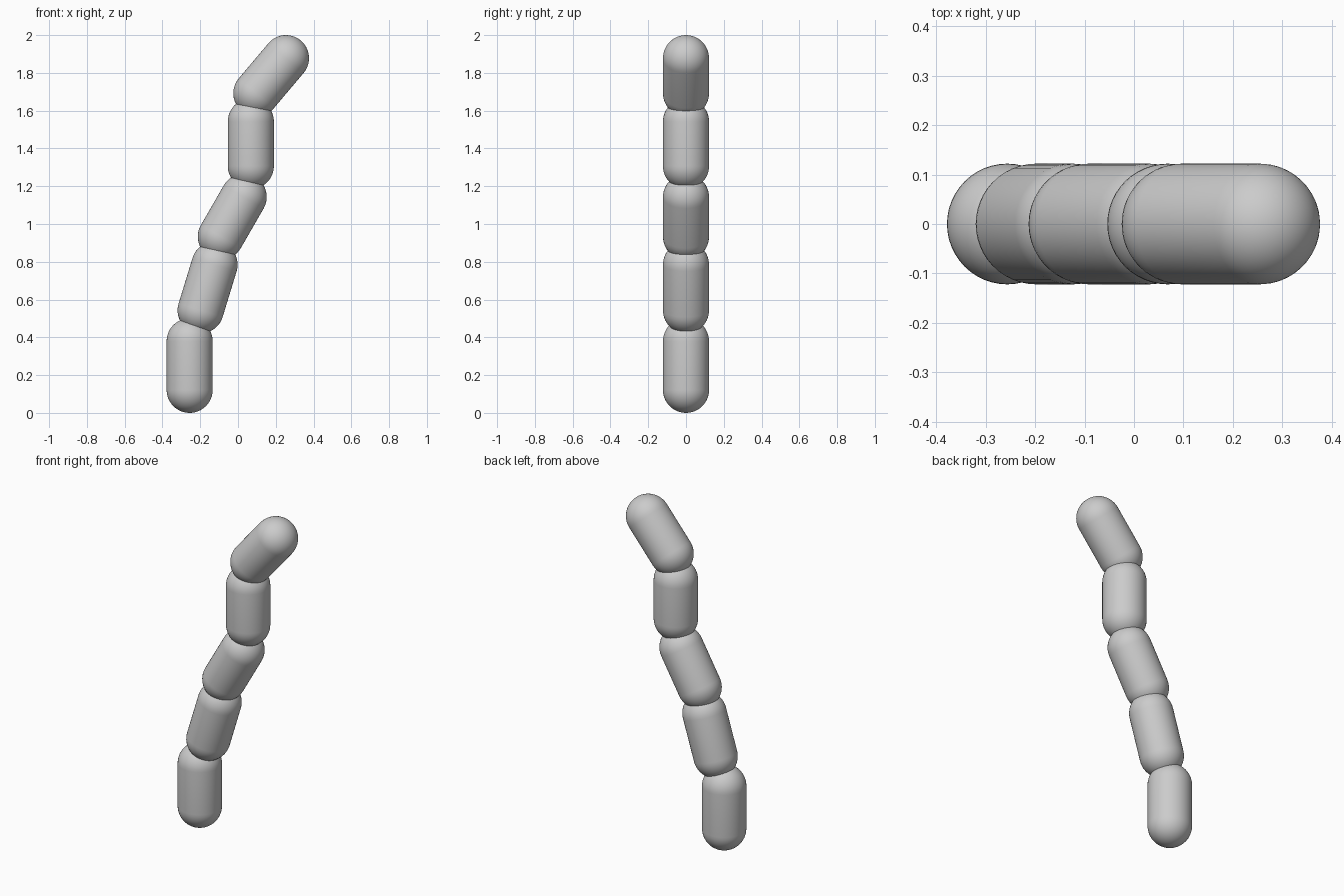
import bpy, bmesh
from math import sin, cos, pi
from mathutils import Vector, Matrix

if "Cube" in bpy.data.objects:
    bpy.data.objects.remove(bpy.data.objects["Cube"])

R = 0.122      # shared capsule radius
SEG = 48       # sides around
CAP = 12       # rings per rounded end


def capsule(name, start, end):
    """Round-ended rod between two cap centres given as (x, z)."""
    a = Vector((start[0], 0, start[1]))
    b = Vector((end[0], 0, end[1]))
    length = (b - a).length
    # half profile from bottom pole to top pole
    profile = []
    for i in range(CAP + 1):
        t = -pi / 2 + i * pi / 2 / CAP
        profile.append((R * cos(t), R * sin(t)))
    profile += [(r, length - z) for r, z in reversed(profile)]
    bm = bmesh.new()
    verts = [bm.verts.new((r, 0, z)) for r, z in profile]
    edges = [bm.edges.new(pair) for pair in zip(verts, verts[1:])]
    bmesh.ops.spin(bm, geom=verts + edges, cent=(0, 0, 0), axis=(0, 0, 1),
                   angle=2 * pi, steps=SEG)
    bmesh.ops.remove_doubles(bm, verts=bm.verts, dist=1e-5)
    bmesh.ops.recalc_face_normals(bm, faces=bm.faces)
    for f in bm.faces:
        f.smooth = True
    mesh = bpy.data.meshes.new(name)
    bm.to_mesh(mesh)
    bm.free()
    ob = bpy.data.objects.new(name, mesh)
    rot = Vector((0, 0, 1)).rotation_difference(b - a).to_matrix().to_4x4()
    ob.matrix_world = Matrix.Translation(a) @ rot
    bpy.context.collection.objects.link(ob)
    return ob


# chain of five segments, bottom to top
segments = {
    "base_segment": ((-0.256, 0.122), (-0.256, 0.379)),
    "lower_segment": ((-0.198, 0.543), (-0.124, 0.785)),
    "middle_segment": ((-0.091, 0.933), (0.030, 1.143)),
    "upper_segment": ((0.068, 1.307), (0.068, 1.542)),
    "tip_segment": ((0.097, 1.692), (0.254, 1.878)),
}
for name, (start, end) in segments.items():
    capsule(name, start, end)
